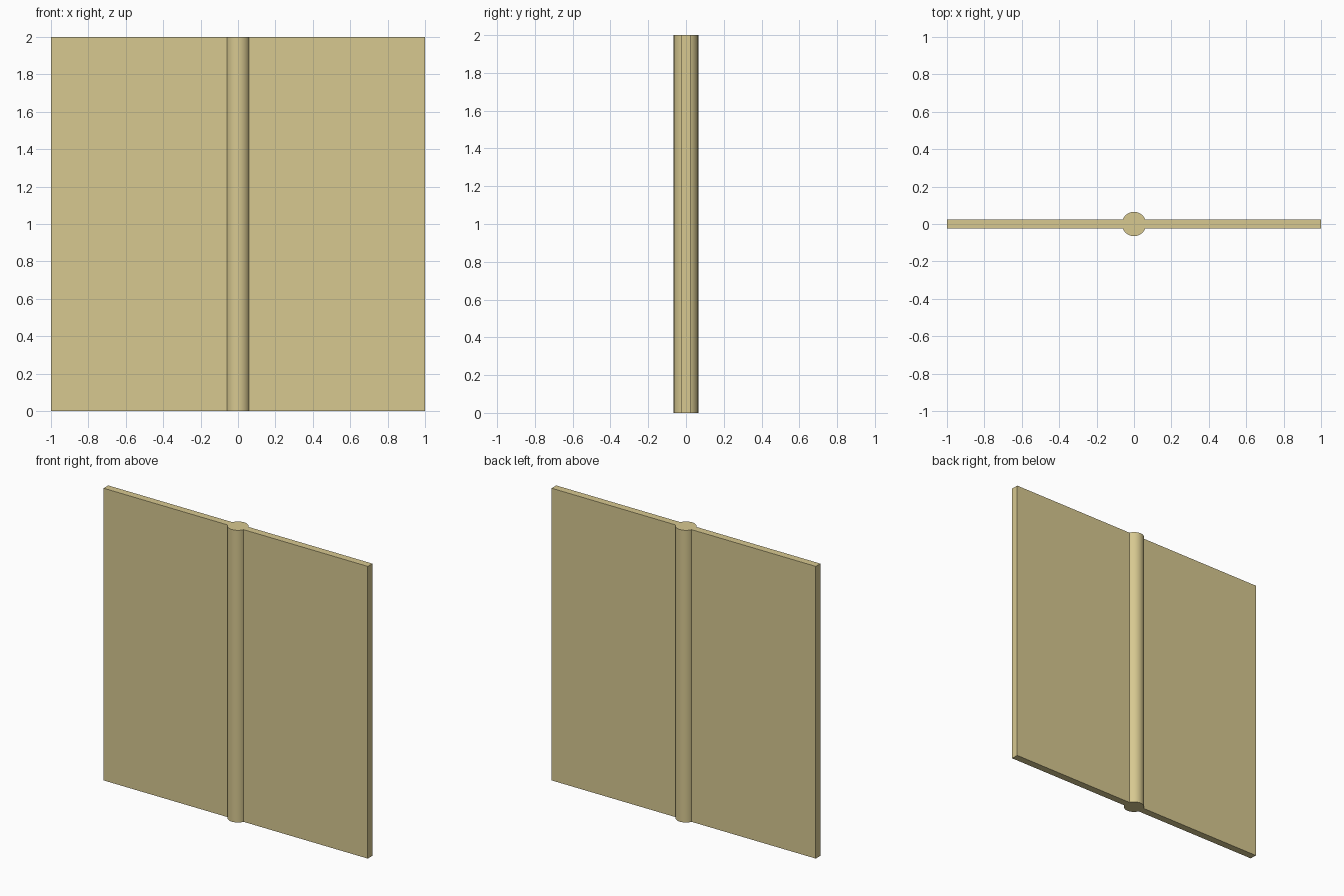
import bpy, bmesh
from math import asin, pi, sin, cos

if "Cube" in bpy.data.objects:
    bpy.data.objects.remove(bpy.data.objects["Cube"])

HEIGHT, HALF_WIDTH, HALF_THICK, RADIUS, STEPS = 2.0, 1.0, 0.025, 0.065, 24

# Plan outline: two flat leaves merging into a round central post
start = asin(HALF_THICK / RADIUS)
angles = [start + (pi - 2 * start) * i / STEPS for i in range(STEPS + 1)]
back = [(HALF_WIDTH, HALF_THICK)]
back += [(RADIUS * cos(a), RADIUS * sin(a)) for a in angles]
back += [(-HALF_WIDTH, HALF_THICK)]
outline = back + [(-x, -y) for x, y in back]

# Extrude the outline to full height
bm = bmesh.new()
base = bm.faces.new([bm.verts.new((x, y, 0)) for x, y in outline])
top = bmesh.ops.extrude_face_region(bm, geom=[base], use_keep_orig=True)["geom"]
bmesh.ops.translate(bm, vec=(0, 0, HEIGHT),
                    verts=[g for g in top if isinstance(g, bmesh.types.BMVert)])
bmesh.ops.recalc_face_normals(bm, faces=bm.faces)
mesh = bpy.data.meshes.new("panel_with_post")
bm.to_mesh(mesh)
bm.free()

panel = bpy.data.objects.new("panel_with_post", mesh)
bpy.context.collection.objects.link(panel)
bpy.context.view_layer.objects.active = panel
panel.select_set(True)
bpy.ops.object.shade_smooth_by_angle()

# Pale tan finish
tan = bpy.data.materials.new("tan")
tan.diffuse_color = (0.68, 0.58, 0.28, 1)
tan.use_nodes = True
tan.node_tree.nodes["Principled BSDF"].inputs["Base Color"].default_value = tan.diffuse_color
mesh.materials.append(tan)
